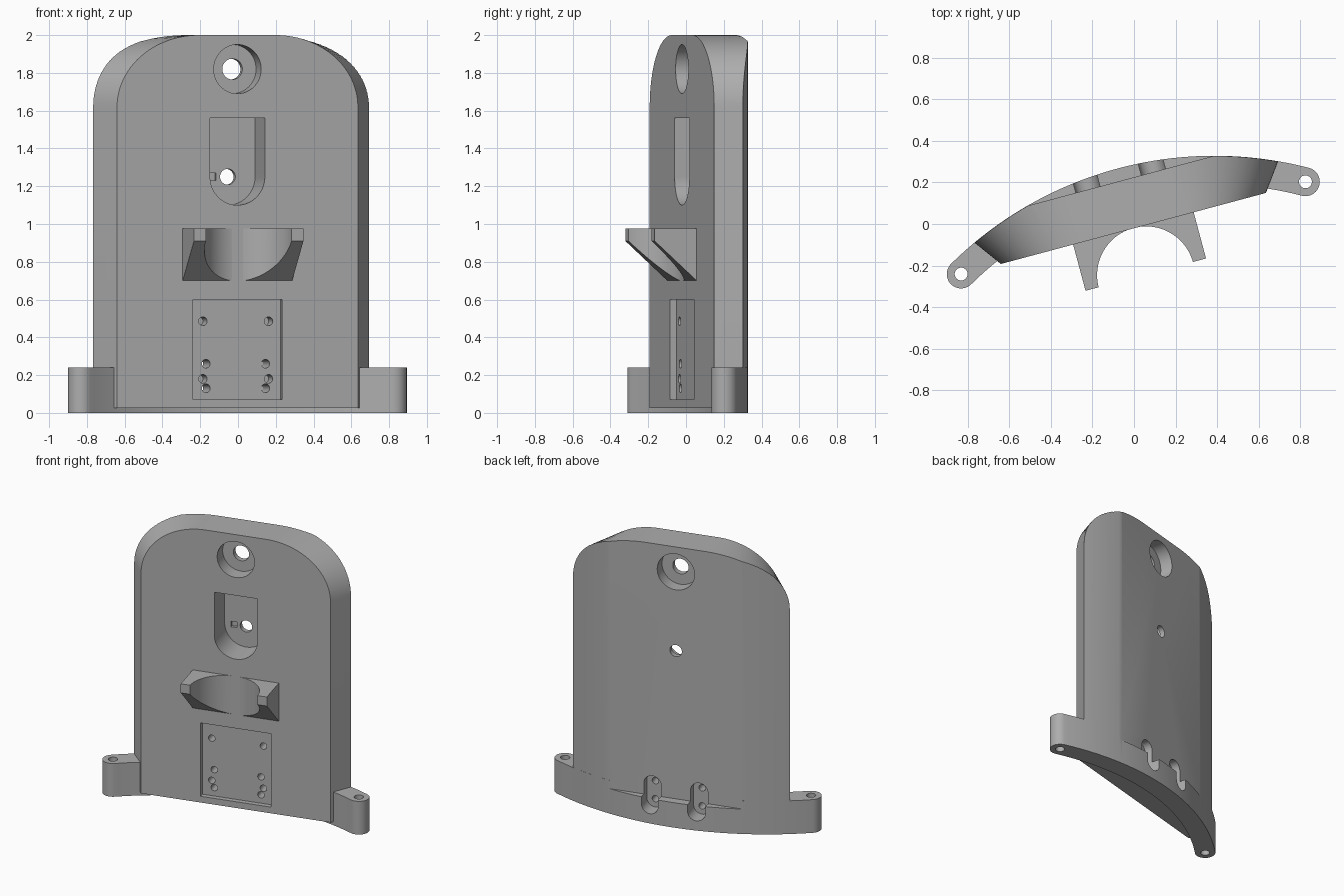
import bpy, bmesh
from math import sin, cos, pi, radians
from mathutils import Matrix

if "Cube" in bpy.data.objects:
    bpy.data.objects.remove(bpy.data.objects["Cube"])

grey = bpy.data.materials.new("plain grey")
grey.use_nodes = True
grey.diffuse_color = (0.42, 0.42, 0.42, 1)
grey.node_tree.nodes["Principled BSDF"].inputs["Base Color"].default_value = grey.diffuse_color

FRONT, FLAT = -0.02, 0.217      # depth of the front face and flat back
ARC_Y, ARC_R = -1.526, 1.803    # curved back
EAR_R, EAR_X = 0.069, 0.5167    # ear radius, angle of the ear along the arc


def loft(name, ring_a, ring_b):
    """Closed solid between two matching rings of 3D points."""
    bm = bmesh.new()
    a = [bm.verts.new(p) for p in ring_a]
    b = [bm.verts.new(p) for p in ring_b]
    bm.faces.new(a)
    bm.faces.new(b[::-1])
    for i in range(len(a)):
        j = (i + 1) % len(a)
        bm.faces.new((a[i], b[i], b[j], a[j]))
    bmesh.ops.recalc_face_normals(bm, faces=bm.faces)
    mesh = bpy.data.meshes.new(name)
    bm.to_mesh(mesh)
    bm.free()
    mesh.materials.append(grey)
    obj = bpy.data.objects.new(name, mesh)
    bpy.context.collection.objects.link(obj)
    return obj


def prism(name, pts, axis, lo, hi):
    """Extrude a 2D outline along x, y or z."""
    place = {"x": lambda p, d: (d, p[0], p[1]),
             "y": lambda p, d: (p[0], d, p[1]),
             "z": lambda p, d: (p[0], p[1], d)}[axis]
    return loft(name, [place(p, lo) for p in pts], [place(p, hi) for p in pts])


def arc(x, y, r, start=0, end=2 * pi, n=48):
    return [(x + r * cos(start + (end - start) * i / n),
             y + r * sin(start + (end - start) * i / n)) for i in range(n + 1)]


def disc(x, y, r, n=48):
    return arc(x, y, r, n=n)[:-1]


def rect(x0, x1, y0, y1):
    return [(x0, y0), (x1, y0), (x1, y1), (x0, y1)]


def combine(target, other, operation):
    mod = target.modifiers.new("combine", "BOOLEAN")
    mod.operation = operation
    mod.solver = "EXACT"
    mod.object = other
    bpy.ops.object.select_all(action="DESELECT")
    bpy.context.view_layer.objects.active = target
    target.select_set(True)
    bpy.ops.object.modifier_apply(modifier=mod.name)
    bpy.data.objects.remove(other)


def cut(target, pts, axis, lo, hi):
    combine(target, prism("cutter", pts, axis, lo, hi), "DIFFERENCE")


# Plate: arched outline that widens towards the back, trimmed by the curved back
def plate_ring(y):
    w = 0.66 + (y - FRONT) * 0.73
    flat, spring, top = 0.21, 1.62, 2.0
    half = [(w, 0.025)]
    for i in range(25):
        t = pi / 2 * i / 24
        half.append((flat + (w - flat) * cos(t), spring + (top - spring) * sin(t)))
    outline = half + [(-x, z) for x, z in reversed(half)]
    return [(x, y, z) for x, z in outline]


plate = loft("back_plate", plate_ring(FRONT), plate_ring(0.4))
combine(plate, prism("trim", disc(0, ARC_Y, ARC_R, 320), "z", -0.5, 2.5), "INTERSECT")

# Curved base strip ending in rounded ears
mid = ARC_R - 0.068
half = []
for i in range(33):
    t = EAR_X * i / 32
    half.append(((mid + EAR_R) * sin(t), ARC_Y + (mid + EAR_R) * cos(t)))
ear = (mid * sin(EAR_X), ARC_Y + mid * cos(EAR_X))
half += arc(*ear, EAR_R, pi / 2 - EAR_X, -pi / 2 - EAR_X, 24)[1:]
for i in range(31, -1, -1):
    t = EAR_X * i / 32
    half.append(((mid - EAR_R) * sin(t), ARC_Y + (mid - EAR_R) * cos(t)))
strip = half + [(-x, y) for x, y in reversed(half[1:-1])]
combine(plate, prism("base_strip", strip, "z", 0, 0.24), "UNION")

# Flat on the back above the ledge
cut(plate, rect(-0.6, 0.6, FLAT, 0.6), "z", 0.18, 2.5)

# Shallow square pocket on the front
cut(plate, rect(-0.245, 0.245, 0.07, 0.6), "y", -0.2, FRONT + 0.035)

# Deep window with a round bottom, its hole and small slit
window = [(0.15, 1.56), (-0.15, 1.56)] + arc(0, 1.25, 0.15, pi, 2 * pi)
cut(plate, window, "y", -0.2, 0.18)
cut(plate, disc(0, 1.25, 0.042), "y", 0.1, 0.5)
cut(plate, rect(-0.105, -0.065, 1.23, 1.27), "y", 0.1, 0.2)

# Top hole, counterbored from both faces
cut(plate, disc(0, 1.82, 0.13), "y", -0.2, 0.085)
cut(plate, disc(0, 1.82, 0.13), "y", 0.125, 0.5)
cut(plate, disc(0, 1.82, 0.055), "y", 0, 0.3)

for side in (-1, 1):
    # Rounded slots in the back with their through holes
    x = 0.163 * side
    slot = arc(x, 0.26, 0.06, 0, pi, 24) + arc(x, 0.13, 0.06, pi, 2 * pi, 24)
    cut(plate, slot, "y", 0.16, 0.5)
    for z in (0.13, 0.26):
        cut(plate, disc(x, z, 0.023, 24), "y", -0.1, 0.3)
    # Blind screw holes
    for z in (0.18, 0.485):
        cut(plate, disc(0.18 * side, z, 0.023, 24), "y", -0.1, 0.1)
    # Ear holes
    cut(plate, disc(ear[0] * side, ear[1], 0.031, 32), "z", -0.2, 0.5)

# Cradle with a sloping underside and a round vertical cut-out
side_profile = [(-0.25, 0.975), (-0.25, 0.91), (FRONT, 0.7), (0, 0.7), (0, 0.975)]
cradle = prism("cradle", side_profile, "x", -0.3, 0.3)
cut(cradle, disc(0, -0.253, 0.235, 96), "z", 0.5, 1.2)

# Turn everything to its final heading
turn = Matrix.Translation((-0.008, -0.002, 0)) @ Matrix.Rotation(radians(15), 4, "Z")
for obj in (plate, cradle):
    obj.data.transform(turn)
    bpy.ops.object.select_all(action="DESELECT")
    bpy.context.view_layer.objects.active = obj
    obj.select_set(True)
    bpy.ops.object.shade_smooth_by_angle(angle=radians(25))
